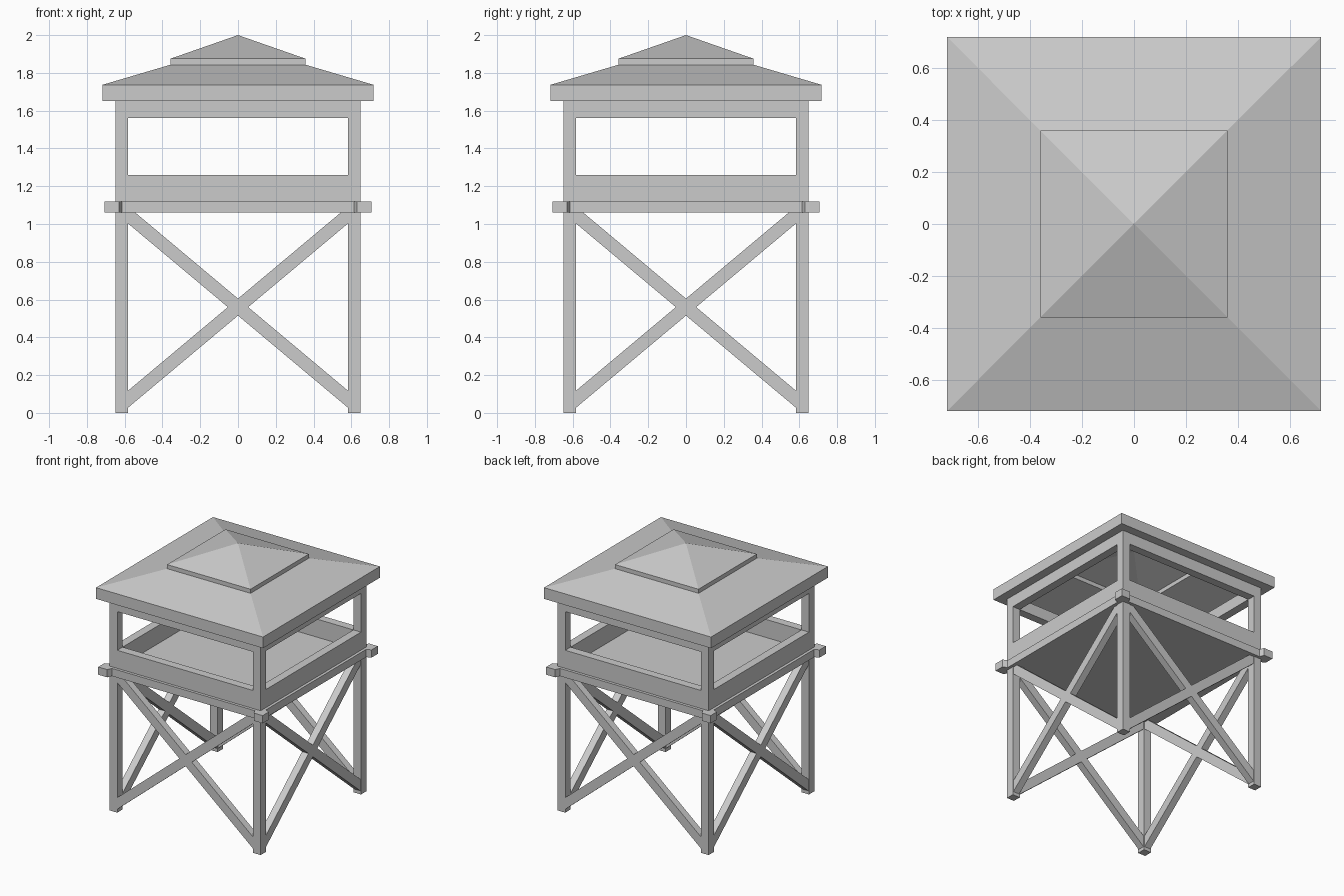
import bpy, bmesh, math
from mathutils import Matrix, Vector

if "Cube" in bpy.data.objects:
    bpy.data.objects.remove(bpy.data.objects["Cube"])


def finish(name, bm):
    bmesh.ops.recalc_face_normals(bm, faces=bm.faces)
    me = bpy.data.meshes.new(name)
    bm.to_mesh(me)
    bm.free()
    ob = bpy.data.objects.new(name, me)
    bpy.context.collection.objects.link(ob)
    return ob


def box(name, centre, size, turn=Matrix()):
    bm = bmesh.new()
    bmesh.ops.create_cube(bm, size=1)
    bm.transform(turn @ Matrix.Translation(centre) @ Matrix.Diagonal((*size, 1)))
    return finish(name, bm)


POST = 0.065          # post thickness
OUT = 0.648           # outer face of the posts
MID = OUT - POST / 2  # post centre line

# Corner posts running from the ground to the roof
for sx in (-1, 1):
    for sy in (-1, 1):
        box("corner_post", (sx * MID, sy * MID, 0.825), (POST, POST, 1.65))

for i in range(4):
    turn = Matrix.Rotation(i * math.pi / 2, 4, 'Z')
    span = 2 * (OUT - POST)
    # Parapet and header either side of the window opening
    box("parapet_wall", (0, -MID, 1.19), (span, POST, 0.14), turn)
    box("window_header", (0, -MID, 1.605), (span, POST, 0.09), turn)
    # Crossed braces
    rise, run = 1.03, 1.23
    for s in (-1, 1):
        tilt = Matrix.Rotation(s * math.atan2(rise, run), 4, 'Y')
        place = turn @ Matrix.Translation((0, -MID, 0.56)) @ tilt
        box("cross_brace", (0, 0, 0), (math.hypot(rise, run), 0.055, 0.069), place)

# Floor platform with square blocks at its corners
corner = [(0.614, -0.67), (0.63, -0.706), (0.706, -0.706), (0.706, -0.63), (0.67, -0.614)]
bm = bmesh.new()
verts = []
for i in range(4):
    turn = Matrix.Rotation(i * math.pi / 2, 4, 'Z')
    verts += [bm.verts.new(turn @ Vector((x, y, 1.06))) for x, y in corner]
face = bm.faces.new(verts)
ext = bmesh.ops.extrude_face_region(bm, geom=[face], use_keep_orig=True)
top = [g for g in ext["geom"] if isinstance(g, bmesh.types.BMVert)]
bmesh.ops.translate(bm, verts=top, vec=(0, 0, 0.06))
finish("floor_platform", bm)

# Hollow two-tier roof: square rings lofted up to the peak
profile = [(OUT - POST, 1.65), (0.717, 1.65), (0.717, 1.737), (0.358, 1.843), (0.358, 1.875)]
bm = bmesh.new()
rings = [[bm.verts.new((sx * r, sy * r, z)) for sx, sy in ((-1, -1), (1, -1), (1, 1), (-1, 1))]
         for r, z in profile]
for a, b in zip(rings, rings[1:]):
    for k in range(4):
        n = (k + 1) % 4
        bm.faces.new((a[k], a[n], b[n], b[k]))
peak = bm.verts.new((0, 0, 2.0))
for k in range(4):
    bm.faces.new((rings[-1][k], rings[-1][(k + 1) % 4], peak))
finish("roof", bm)
